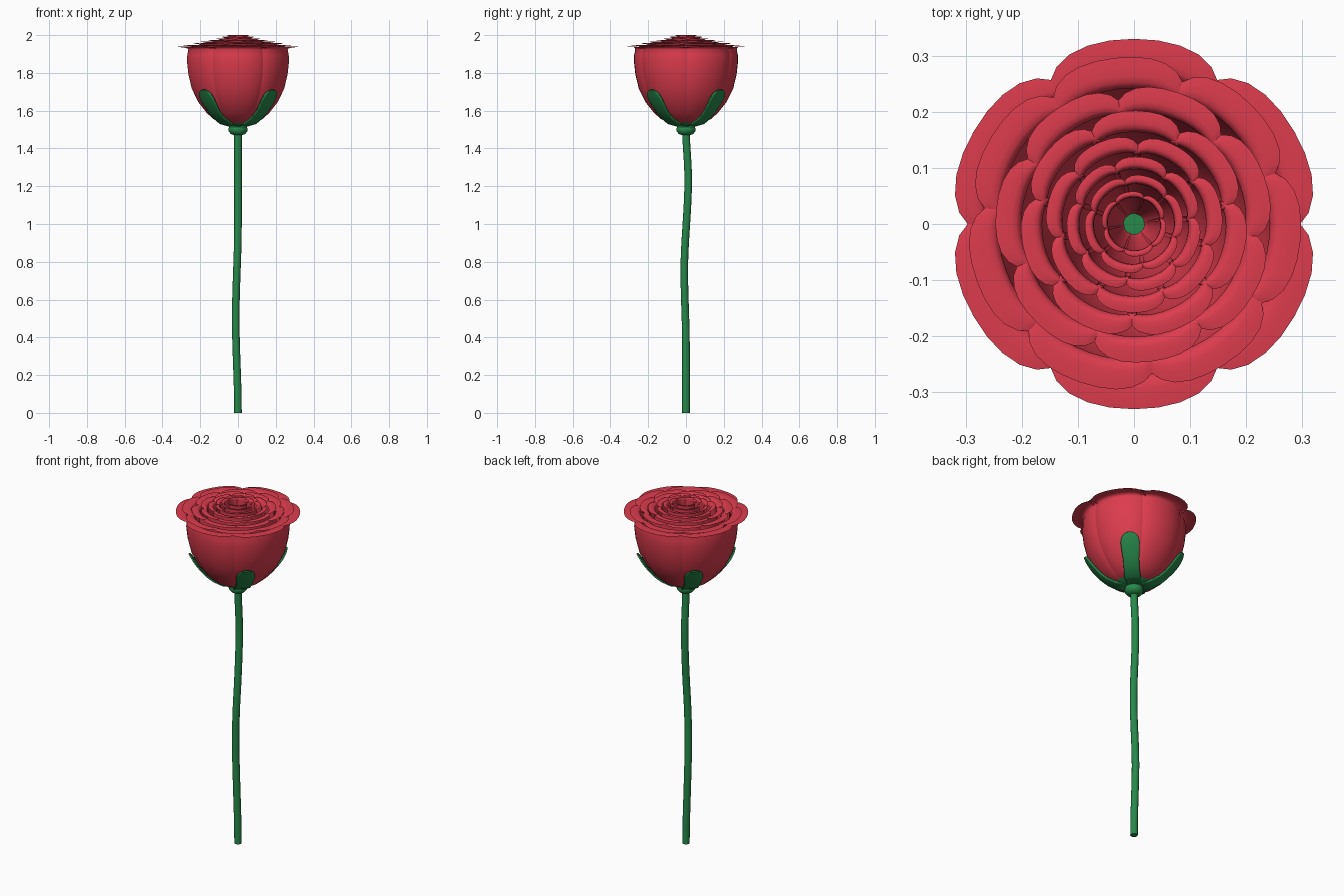
import bpy, math
from mathutils import Vector

if "Cube" in bpy.data.objects:
    bpy.data.objects.remove(bpy.data.objects["Cube"])

def material(name, col):
    m = bpy.data.materials.new(name)
    m.diffuse_color = (*col, 1)
    m.use_nodes = True
    m.node_tree.nodes["Principled BSDF"].inputs["Base Color"].default_value = m.diffuse_color
    return m

RED = material("petal_red", (0.72, 0.045, 0.075))
GREEN = material("stem_green", (0.02, 0.25, 0.07))

def grid_object(name, rows, mat, closed=False):
    """Skin a list of equally long rows of points."""
    n = len(rows[0])
    verts = [p for row in rows for p in row]
    faces = []
    for i in range(len(rows) - 1):
        for j in range(n if closed else n - 1):
            k = (j + 1) % n
            faces.append((i*n + j, i*n + k, (i+1)*n + k, (i+1)*n + j))
    if closed:
        faces += [tuple(reversed(range(n))), tuple((len(rows)-1)*n + j for j in range(n))]
    me = bpy.data.meshes.new(name)
    me.from_pydata(verts, [], faces)
    me.materials.append(mat)
    ob = bpy.data.objects.new(name, me)
    bpy.context.collection.objects.link(ob)
    bpy.context.view_layer.objects.active = ob
    ob.select_set(True)
    bpy.ops.object.shade_smooth_by_angle(angle=math.radians(50))
    ob.select_set(False)
    return ob

def polar(r, a, z):
    return (r * math.cos(a), r * math.sin(a), z)

# Petals: a cup-shaped wall (radius, height fraction) with a flared lip
WALL = [(0.004, 0), (0.09, .03), (0.135, .09), (0.168, .16), (0.215, .3), (0.25, .47),
        (0.268, .65), (0.275, .8), (0.274, .9), (0.268, .96)]
LIP = [(.06, .982), (.2, .996), (.4, 1.0), (.7, 1.0), (1, .997)]
BASE_Z = 1.52

def petal(name, angle, scale, top, half):
    us = [math.sin(math.pi / 2 * (i / 7 - 1)) for i in range(15)]
    rows = []
    for r, h in WALL:
        rows.append([polar(scale * r * (1 - .05 * u**4), angle + half * u,
                           BASE_Z + h * (top - BASE_Z)) for u in us])
    for f, h in LIP:
        row = []
        for u in us:
            length = .062 * math.sqrt(max(0, 1 - u**4))
            r = scale * (.268 * (1 - .05 * u**4) + f * length)
            # the lip sinks in toward its rounded ends
            hh = .96 + (h - .96) * (length / .062) ** .5
            row.append(polar(r, angle + half * u, BASE_Z + hh * (top - BASE_Z)))
        rows.append(row)
    grid_object(name, rows, RED)

# (outer radius, petal count, first angle in degrees)
LAYERS = [(.33, 6, 30), (.298, 7, -6), (.247, 7, 20), (.202, 7, -14),
          (.158, 7, 10), (.120, 7, -20), (.088, 6, 12), (.058, 6, 40)]
for i, (R, n, start) in enumerate(LAYERS):
    top = 1.94 + .06 * i / (len(LAYERS) - 1)
    for k in range(n):
        petal(f"petal_{i+1}_{k+1}", math.radians(start + 360 * k / n),
              R / .33, top, math.pi / n * 1.12)

# Stem: a gently wavy tube
def wave(z, pts):
    for (z0, a), (z1, b) in zip(pts, pts[1:]):
        if z <= z1:
            t = (z - z0) / (z1 - z0)
            return a + (b - a) * t * t * (3 - 2 * t)
    return pts[-1][1]

rows = []
for i in range(25):
    z = 1.5 * i / 24
    x = wave(z, [(0, 0), (.5, -.012), (1, 0), (1.5, 0)])
    y = wave(z, [(0, 0), (.35, 0), (.75, -.009), (1.24, .012), (1.5, 0)])
    rows.append([Vector((x, y, 0)) + Vector(polar(.02, j * math.pi / 8, z)) for j in range(16)])
grid_object("stem", rows, GREEN, closed=True)

# Receptacle: turned knob under the bloom
PROFILE = [(.02, 1.47), (.038, 1.476), (.049, 1.49), (.05, 1.505), (.046, 1.515),
           (.06, 1.522), (.09, 1.532), (.105, 1.543), (.09, 1.545)]
grid_object("receptacle", [[polar(r, j * math.pi / 16, z) for j in range(32)]
                           for r, z in PROFILE], GREEN, closed=True)

# Sepals: four rounded leaves hugging the cup (radius, height, half width)
SEPAL = [(.04, 1.517, .036), (.1, 1.533, .045), (.145, 1.56, .042), (.18, 1.592, .043),
         (.212, 1.63, .048), (.235, 1.662, .051), (.248, 1.685, .045),
         (.256, 1.7, .033), (.26, 1.708, .018), (.262, 1.711, .003)]
for k in range(4):
    a = math.radians(45 + 90 * k)
    rows = [[polar(r, a + (w / r) * (j / 4 - 1), z) for j in range(9)] for r, z, w in SEPAL]
    ob = grid_object(f"sepal_{k+1}", rows, GREEN)
    mod = ob.modifiers.new("thickness", "SOLIDIFY")
    mod.thickness = .008
    mod.offset = 0
